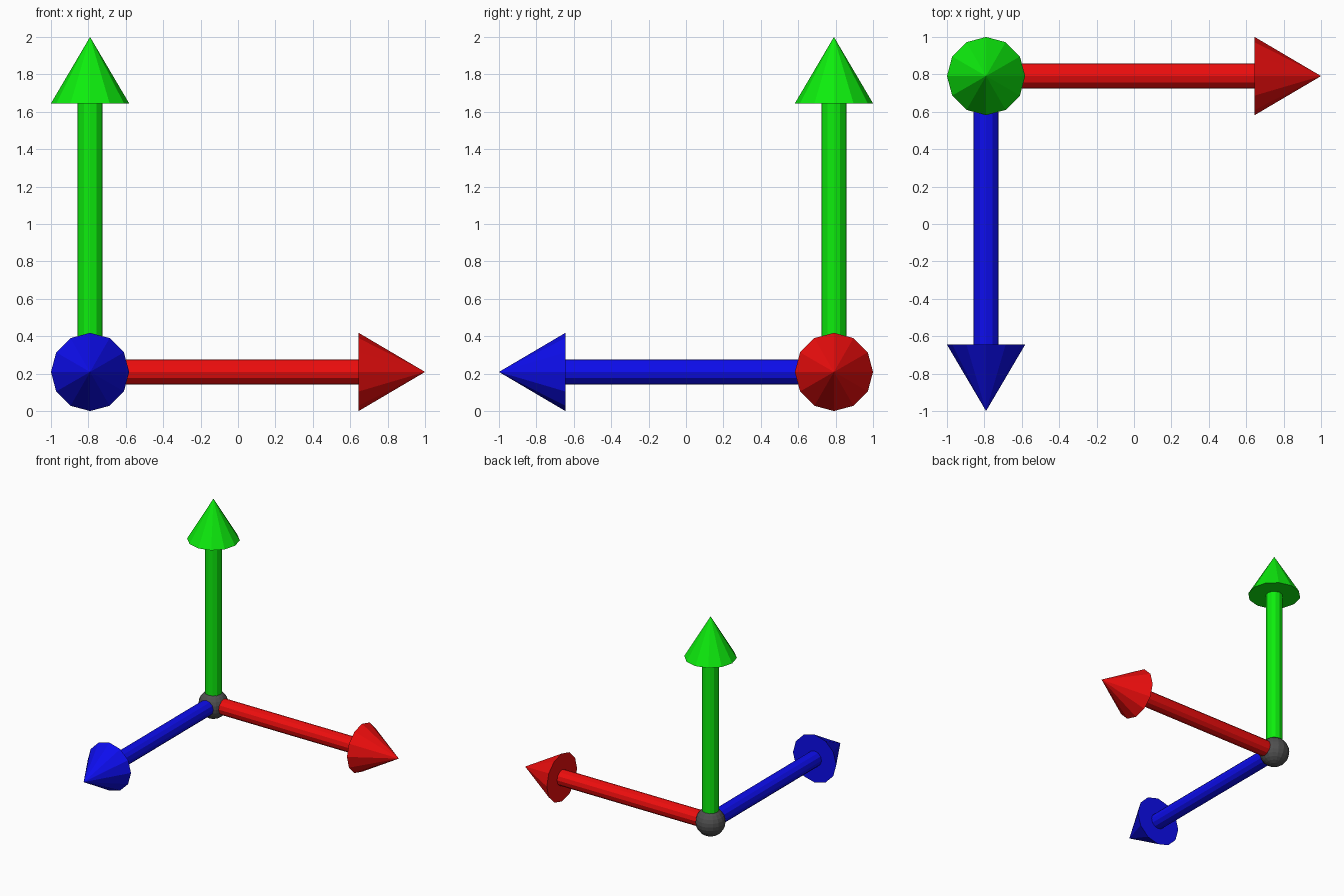
import bpy
from mathutils import Vector

if "Cube" in bpy.data.objects:
    bpy.data.objects.remove(bpy.data.objects["Cube"])

C = 0.209                       # distance of the corner from the bounding faces
ORIGIN = Vector((-1 + C, 1 - C, C))
LENGTH = 2 - C                  # corner to arrow tip
HEAD = 0.355                    # arrow head length
HEAD_R, SHAFT_R, BALL_R = C, 0.067, 0.12
SIDES = 12


def material(name, rgb):
    m = bpy.data.materials.new(name)
    m.diffuse_color = (*rgb, 1)
    m.use_nodes = True
    m.node_tree.nodes["Principled BSDF"].inputs["Base Color"].default_value = m.diffuse_color
    return m


def finish(name, mat):
    ob = bpy.context.object
    ob.name = name
    ob.data.materials.append(mat)
    return ob


def arrow(name, direction, rgb):
    d = Vector(direction)
    rot = d.to_track_quat('Z', 'Y').to_euler()
    mat = material(name, rgb)
    shaft_len = LENGTH - HEAD
    # shaft
    bpy.ops.mesh.primitive_cylinder_add(vertices=SIDES, radius=SHAFT_R, depth=shaft_len,
                                        location=ORIGIN + d * shaft_len / 2, rotation=rot)
    finish(name + "_shaft", mat)
    # head
    bpy.ops.mesh.primitive_cone_add(vertices=SIDES, radius1=HEAD_R, radius2=0, depth=HEAD,
                                    location=ORIGIN + d * (LENGTH - HEAD / 2), rotation=rot)
    finish(name + "_head", mat)


# three axis arrows
arrow("red_arrow", (1, 0, 0), (0.85, 0.004, 0.004))
arrow("green_arrow", (0, 0, 1), (0.004, 0.85, 0.004))
arrow("blue_arrow", (0, -1, 0), (0.004, 0.004, 0.85))

# ball at the shared corner
bpy.ops.mesh.primitive_uv_sphere_add(segments=16, ring_count=12, radius=BALL_R, location=ORIGIN)
finish("corner_ball", material("dark_grey", (0.08, 0.08, 0.08)))
